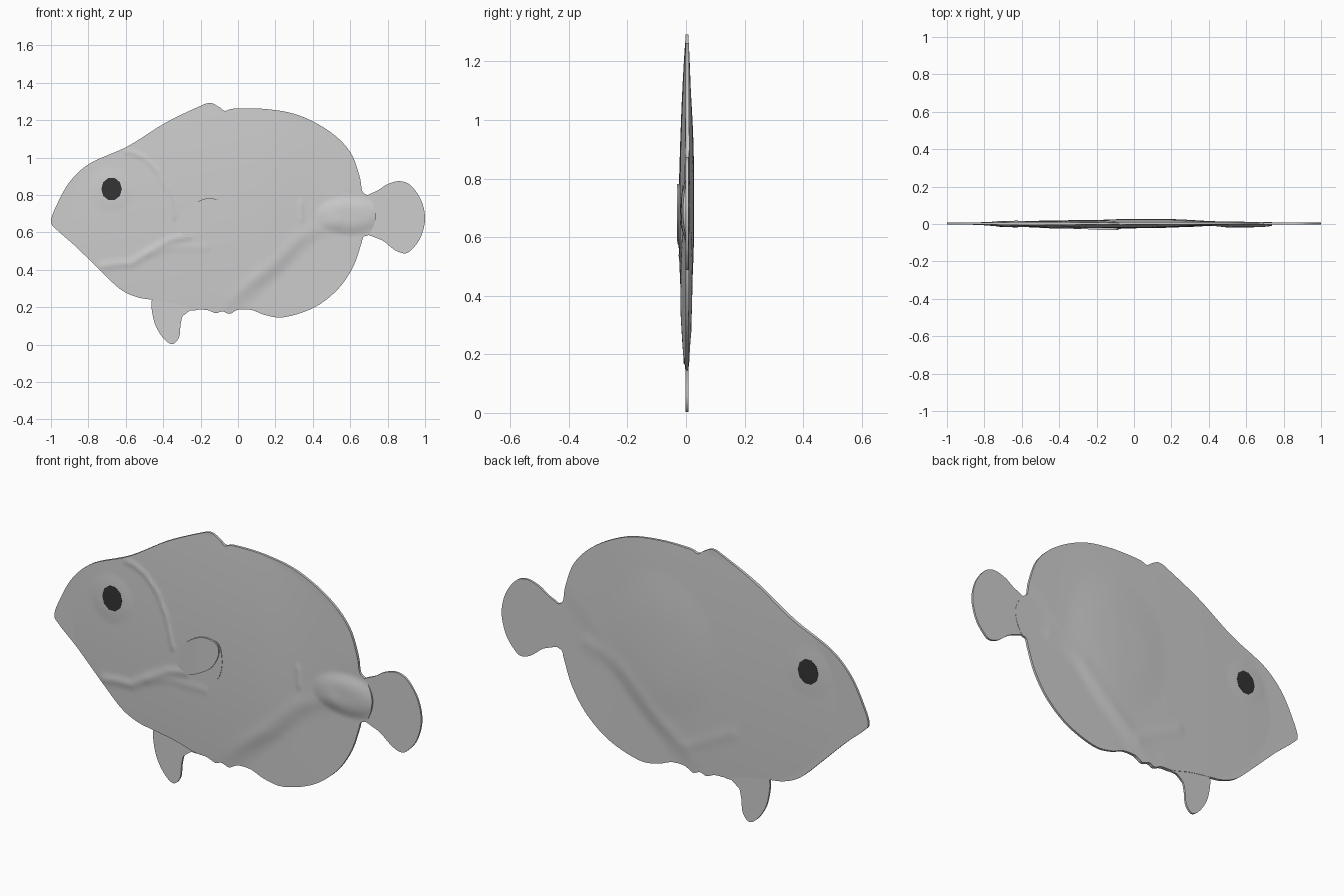
import bpy, bmesh, math
from mathutils import Vector
from mathutils.geometry import intersect_point_line

cube = bpy.data.objects.get("Cube")
if cube:
    bpy.data.objects.remove(cube, do_unlink=True)


def material(name, value):
    mat = bpy.data.materials.new(name)
    mat.use_nodes = True
    colour = (value, value, value, 1)
    mat.diffuse_color = colour
    mat.node_tree.nodes["Principled BSDF"].inputs["Base Color"].default_value = colour
    return mat


SKIN = material("light grey skin", 0.61)
DARK = material("dark eye", 0.034)


# --- relief helpers -------------------------------------------------------
def dome(x, z, cx, cz, rx, rz):
    return max(0, 1 - ((x - cx) / rx) ** 2 - ((z - cz) / rz) ** 2)


def smooth(a, b, value):
    t = min(1, max(0, (value - a) / (b - a)))
    return t * t * (3 - 2 * t)


def crease(x, z, path, width):
    """Soft ridge profile around a polyline."""
    p = Vector((x, z))
    best = 1
    for a, b in zip(path, path[1:]):
        a, b = Vector(a), Vector(b)
        t = intersect_point_line(p, a, b)[1]
        best = min(best, (p - a.lerp(b, min(1, max(0, t)))).length)
    return math.exp(-(best / width) ** 2)


GILL = [(-.6, 1.03), (-.57, 1.03), (-.5, 1), (-.43, .93), (-.38, .83), (-.34, .68)]
THROAT = [(-.72, .42), (-.66, .43), (-.57, .435), (-.47, .5), (-.36, .56), (-.27, .58)]
CHEST = [(-.48, .48), (-.36, .52), (-.17, .52)]
FIN_LINE = [(-.05, .22), (.06, .32), (.2, .42), (.33, .56), (.43, .62), (.52, .65)]
TAIL_NOTCH = [(.335, .76), (.34, .67)]
BELLY_LINE = [(-.02, .29), (-.26, .42)]


def flesh(x, z):
    """Falls off past the belly line and towards the tail."""
    return (1 - .75 * smooth(-.08, .07, x - z + .2)) * (1 - .6 * smooth(.1, .5, x))


def fin_ridge(x, z, width):
    return crease(x, z, FIN_LINE, width) * smooth(.15, .42, z)


def front(x, z):
    y = .021 * dome(x, z, -.08, .68, .82, .6) * flesh(x, z)
    y += .015 * smooth(0, 1, dome(x, z, .6, .69, .2, .11))
    y += .004 * smooth(0, 1, dome(x, z, -.68, .83, .13, .13))
    y += .004 * crease(x, z, GILL, .012)
    y += .005 * crease(x, z, THROAT, .02)
    y += .002 * crease(x, z, CHEST, .02)
    y += .004 * fin_ridge(x, z, .04)
    y += .003 * crease(x, z, TAIL_NOTCH, .012)
    return -.002 - y


def back(x, z):
    y = .014 * dome(x, z, .05, .7, .88, .58) * flesh(x, z)
    y += .005 * smooth(0, 1, dome(x, z, .12, .75, .32, .38))
    y += .003 * fin_ridge(x, z, .04)
    y += .002 * crease(x, z, BELLY_LINE, .03)
    y += .002 * smooth(0, 1, dome(x, z, -.68, .83, .13, .13))
    return .009 + y


# --- plate builder --------------------------------------------------------
def spline(points, steps=5):
    """Closed smooth curve through the points."""
    out, n = [], len(points)
    for i in range(n):
        a, b, c, d = (Vector(points[(i + k) % n]) for k in (-1, 0, 1, 2))
        for s in range(steps):
            t = s / steps
            out.append(b + .5 * t * (c - a + t * (2 * a - 5 * b + 4 * c - d
                                                  + t * (3 * (b - c) + d - a))))
    return out


def plate(name, outline, front_y, back_y, mat=SKIN, step=.0125):
    """Fill an outline with a grid, then shape its front and back skins."""
    bm = bmesh.new()
    face = bm.faces.new([bm.verts.new((p.x, 0, p.y)) for p in outline])
    bmesh.ops.triangulate(bm, faces=[face])
    for axis in (0, 1):
        low = min(p[axis] for p in outline)
        high = max(p[axis] for p in outline)
        for i in range(1, int((high - low) / step) + 1):
            at = low + i * step
            co, no = ((at, 0, 0), (1, 0, 0)) if axis == 0 else ((0, 0, at), (0, 0, 1))
            bmesh.ops.bisect_plane(bm, geom=bm.verts[:] + bm.edges[:] + bm.faces[:],
                                   dist=1e-5, plane_co=co, plane_no=no)
    bm.verts.index_update()
    n = len(bm.verts)
    flat = [(v.co.x, v.co.z) for v in bm.verts]
    verts = [(x, front_y(x, z), z) for x, z in flat]
    verts += [(x, back_y(x, z), z) for x, z in flat]
    sheet = [[v.index for v in f.verts] for f in bm.faces]
    rim = [[v.index for v in e.verts] for e in bm.edges if e.is_boundary]
    faces = sheet + [[i + n for i in reversed(f)] for f in sheet]
    faces += [[a, b, b + n, a + n] for a, b in rim]
    bm.free()

    mesh = bpy.data.meshes.new(name)
    mesh.from_pydata(verts, [], faces)
    bm = bmesh.new()
    bm.from_mesh(mesh)
    bmesh.ops.recalc_face_normals(bm, faces=bm.faces[:])
    bm.to_mesh(mesh)
    bm.free()
    mesh.materials.append(mat)
    obj = bpy.data.objects.new(name, mesh)
    bpy.context.collection.objects.link(obj)
    bpy.ops.object.select_all(action='DESELECT')
    obj.select_set(True)
    bpy.context.view_layer.objects.active = obj
    bpy.ops.object.shade_smooth_by_angle(angle=math.radians(40))


# --- body with its dorsal and anal fins -----------------------------------
body = [(-1, .66), (-.97, .745), (-.9, .87), (-.79, .97), (-.59, 1.06), (-.39, 1.185),
        (-.215, 1.27), (-.15, 1.292), (-.1, 1.27), (-.07, 1.25), (-.02, 1.262),
        (.145, 1.26), (.32, 1.228), (.49, 1.14), (.6, 1.03), (.65, .9), (.665, .82),
        (.7, .79), (.735, .72), (.73, .65), (.7, .59), (.67, .575), (.658, .535),
        (.615, .415), (.535, .297), (.41, .2), (.25, .147), (.145, .158), (.075, .185),
        (0, .187), (-.043, .165), (-.085, .178), (-.118, .168), (-.165, .185),
        (-.23, .19), (-.34, .22), (-.46, .24), (-.54, .254), (-.63, .297),
        (-.74, .4), (-.87, .527), (-.973, .618)]
plate("body", spline(body), front, back)

# --- flat fins ------------------------------------------------------------
tail = [(.64, .76), (.695, .8), (.75, .826), (.8, .858), (.866, .874), (.925, .85),
        (.98, .77), (1, .67), (.975, .57), (.925, .505), (.89, .488), (.84, .505),
        (.775, .555), (.715, .58), (.64, .62)]
pelvic = [(-.43, .28), (-.46, .24), (-.46, .18), (-.44, .1), (-.395, .03), (-.35, .003),
          (-.315, .04), (-.307, .11), (-.293, .16), (-.265, .182), (-.21, .19),
          (-.22, .25)]
for name, shape in (("tail_fin", tail), ("pelvic_fin", pelvic)):
    plate(name, spline(shape), lambda x, z: -.0015, lambda x, z: .0085, step=.05)

# --- pectoral fin: a raised blade over a thin lower layer ------------------
blade = [(-.34, .65), (-.26, .735), (-.176, .78), (-.1, .77), (-.085, .72),
         (-.12, .65), (-.18, .605), (-.27, .575)]
under = [(-.2, .74), (-.1, .775), (-.07, .7), (-.086, .607), (-.15, .55), (-.22, .55)]
plate("pectoral_fin", spline(blade),
      lambda x, z: -.023 - .008 * smooth(-.34, -.18, x), lambda x, z: 0)
plate("pectoral_fin_underlayer", spline(under),
      lambda x, z: front(x, z) - .0025, lambda x, z: 0)

# --- eyes: thin dark plates following each side ----------------------------
ring = [Vector((-.676 + .055 * math.cos(a), .832 + .062 * math.sin(a)))
        for a in (math.tau * i / 10 for i in range(10))]
plate("right_side_eye", ring, lambda x, z: front(x, z) - .0015,
      lambda x, z: front(x, z) + .002, DARK)
plate("left_side_eye", ring, lambda x, z: back(x, z) - .002,
      lambda x, z: back(x, z) + .0015, DARK)
